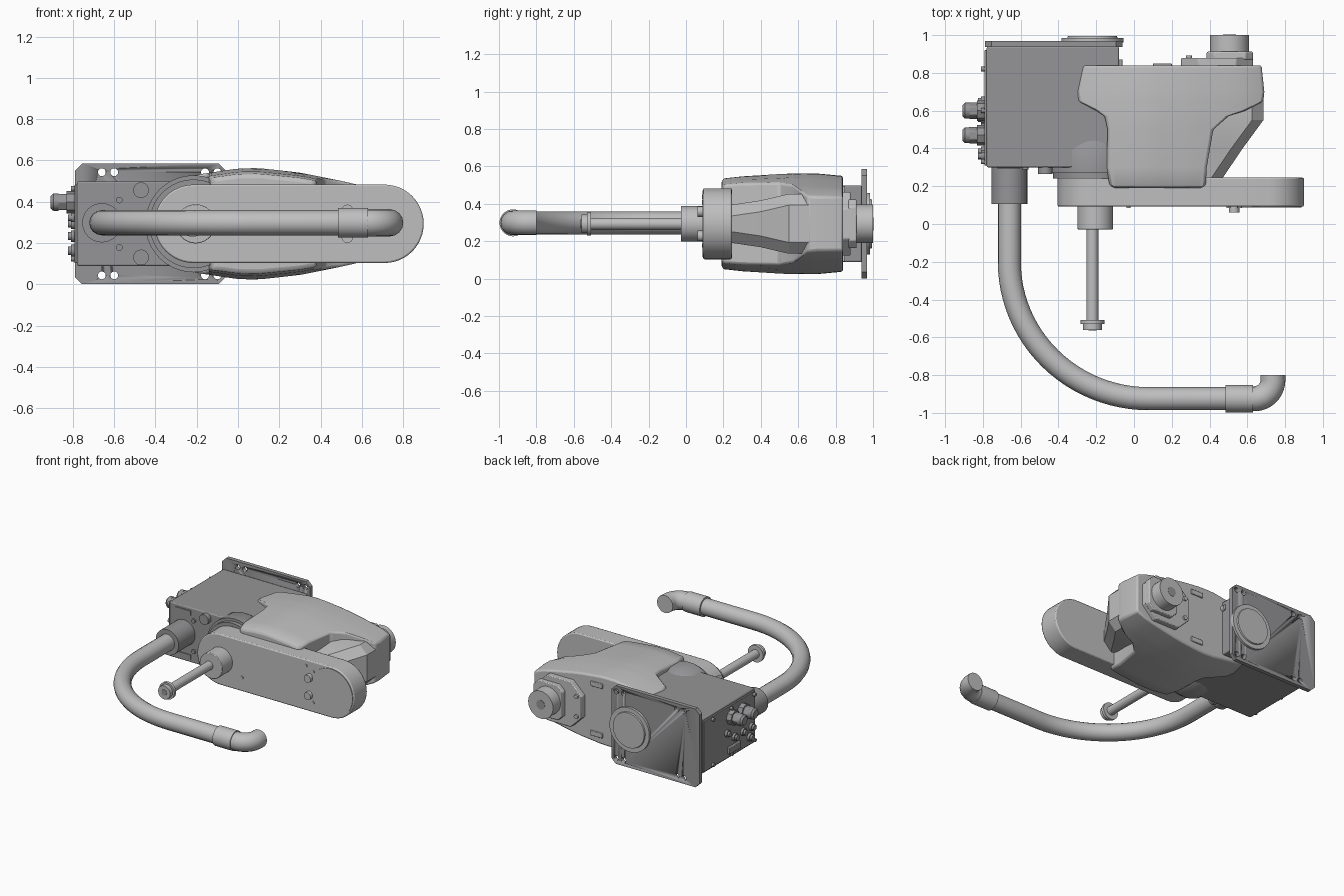
import bpy, bmesh
from math import sin, cos, pi, radians
from mathutils import Vector

if "Cube" in bpy.data.objects:
    bpy.data.objects.remove(bpy.data.objects["Cube"], do_unlink=True)

ZC = 0.293          # height of the shared centre plane
J1, J2 = -0.215, 0.71   # centres of the two link ends


def material(name, rgb):
    m = bpy.data.materials.new(name)
    m.use_nodes = True
    m.diffuse_color = (*rgb, 1)
    m.node_tree.nodes["Principled BSDF"].inputs["Base Color"].default_value = (*rgb, 1)
    return m


LIGHT = material("light grey", (0.52, 0.52, 0.52))
DARK = material("dark grey", (0.30, 0.30, 0.31))


def finish(name, bm, mat, bevel=0.0, segments=2):
    bmesh.ops.recalc_face_normals(bm, faces=bm.faces)
    mesh = bpy.data.meshes.new(name)
    bm.to_mesh(mesh)
    bm.free()
    ob = bpy.data.objects.new(name, mesh)
    bpy.context.collection.objects.link(ob)
    mesh.materials.append(mat)
    bpy.ops.object.select_all(action="DESELECT")
    ob.select_set(True)
    bpy.context.view_layer.objects.active = ob
    bpy.ops.object.shade_smooth_by_angle(angle=radians(32))
    if bevel:
        mod = ob.modifiers.new("bevel", "BEVEL")
        mod.width, mod.segments = bevel, segments
        mod.limit_method, mod.angle_limit = "ANGLE", radians(35)
    return ob


def loft(name, rings, mat, bevel=0.0, segments=2):
    """Skin a list of equal-length point rings and cap both ends."""
    bm = bmesh.new()
    rows = [[bm.verts.new(p) for p in ring] for ring in rings]
    n = len(rows[0])
    for a, b in zip(rows, rows[1:]):
        for i in range(n):
            j = (i + 1) % n
            bm.faces.new((a[i], a[j], b[j], b[i]))
    bm.faces.new(rows[0])
    bm.faces.new(rows[-1])
    return finish(name, bm, mat, bevel, segments)


def prism(name, outline, y0, y1, mat, bevel=0.0):
    """Outline in x and z (z from the centre plane), extruded along y."""
    return loft(name, [[(x, y, ZC + z) for x, z in outline] for y in (y0, y1)], mat, bevel)


def box(name, x0, x1, y0, y1, z0, z1, mat, bevel=0.0):
    return prism(name, [(x0, z0), (x1, z0), (x1, z1), (x0, z1)], y0, y1, mat, bevel)


def octagon(x0, x1, h, c):
    return [(x0 + c, -h), (x1 - c, -h), (x1, c - h), (x1, h - c),
            (x1 - c, h), (x0 + c, h), (x0, h - c), (x0, c - h)]


def turned(name, x, z, steps, mat, axis="y", n=40, bevel=0.0):
    """Round part: steps are (position, radius) along y, or along x."""
    rings = []
    for p, r in steps:
        ring = []
        for i in range(n):
            u, v = r * cos(2 * pi * i / n), r * sin(2 * pi * i / n)
            ring.append((x + u, p, ZC + z + v) if axis == "y" else (p, x + u, ZC + z + v))
        rings.append(ring)
    return loft(name, rings, mat, bevel)


def tube(name, path, r, mat):
    cu = bpy.data.curves.new(name, "CURVE")
    cu.dimensions = "3D"
    cu.bevel_depth, cu.bevel_resolution, cu.use_fill_caps = r, 6, True
    sp = cu.splines.new("POLY")
    sp.points.add(len(path) - 1)
    for pt, (x, y) in zip(sp.points, path):
        pt.co = (x, y, ZC + 0.005, 1)
    sp.use_smooth = True
    ob = bpy.data.objects.new(name, cu)
    bpy.context.collection.objects.link(ob)
    cu.materials.append(mat)


# Base: mounting plate with bolt holes, control box, side panel
plate = prism("mounting_plate", octagon(-0.79, -0.06, 0.293, 0.035), 0.937, 0.968, DARK)
bm = bmesh.new()
for x in (-0.66, -0.6, -0.16, -0.1):
    for s in (-1, 1):
        res = bmesh.ops.create_cone(bm, segments=20, radius1=0.019, radius2=0.019,
                                    depth=0.2, cap_ends=True)
        bmesh.ops.rotate(bm, verts=res["verts"],
                         matrix=Vector((0, 0, 1)).rotation_difference(Vector((0, 1, 0))).to_matrix())
        bmesh.ops.translate(bm, verts=res["verts"], vec=(x, 0.95, ZC + s * 0.25))
cutter = finish("hole_cutter", bm, DARK)
cutter.hide_render = True
bpy.context.view_layer.objects.active = plate
mod = plate.modifiers.new("holes", "BOOLEAN")
mod.object, mod.operation, mod.solver = cutter, "DIFFERENCE", "EXACT"
bpy.ops.object.modifier_apply(modifier="holes")
bpy.data.objects.remove(cutter, do_unlink=True)

box("control_box", -0.78, -0.08, 0.30, 0.94, -0.205, 0.205, DARK, 0.008)
box("side_panel", -0.792, -0.775, 0.31, 0.92, -0.19, 0.19, DARK, 0.003)
turned("rear_disc", -0.22, 0, [(0.96, 0.165), (0.985, 0.165)], LIGHT)
turned("rear_disc_rim", -0.22, 0, [(0.96, 0.14), (0.995, 0.13)], LIGHT)
turned("pedestal", J1, 0, [(0.27, 0.235), (0.39, 0.235), (0.45, 0.20)], DARK)
turned("pedestal_neck", J1, 0, [(0.24, 0.215), (0.28, 0.215)], DARK)

# Cable glands and small sockets on the side panel
for y in (0.47, 0.60):
    turned("gland_base", y, 0.105, [(-0.83, 0.055), (-0.785, 0.055)], DARK, "x", 8)
    turned("gland_nut", y, 0.105, [(-0.875, 0.045), (-0.82, 0.045)], DARK, "x", 6, 0.006)
    turned("gland_cap", y, 0.105, [(-0.908, 0.03), (-0.895, 0.042), (-0.87, 0.042)], DARK, "x", 24)
for y, z, r in ((0.36, -0.06, 0.028), (0.46, -0.06, 0.028), (0.56, -0.06, 0.028),
                (0.38, -0.13, 0.03), (0.65, 0.0, 0.025), (0.36, 0.03, 0.022)):
    turned("socket", y, z, [(-0.825, r * 0.7), (-0.81, r * 0.7), (-0.81, r), (-0.785, r)], DARK, "x", 16)
box("data_socket", -0.81, -0.785, 0.50, 0.64, -0.16, -0.11, DARK, 0.004)
for y in (0.33, 0.60, 0.82):
    for s in (-1, 1):
        turned("panel_screw", y, s * 0.17, [(-0.81, 0.013), (-0.785, 0.013)], DARK, "x", 12)

# Buttons and label brackets on the front of the box
for s in (-1, 1):
    turned("front_button", -0.47, s * 0.163, [(0.265, 0.038), (0.305, 0.038)], DARK, n=24)
    box("front_bracket", -0.725, -0.60, 0.293, 0.305, s * 0.165 - 0.018, s * 0.165 + 0.018, DARK)
    turned("front_screw", -0.575, s * 0.115, [(0.288, 0.016), (0.305, 0.016)], DARK, n=12)

# Flat link with rounded ends
R = 0.19
half = [i * pi / 24 - pi / 2 for i in range(25)]
capsule = [(J2 + R * cos(a), R * sin(a)) for a in half]
capsule += [(J1 - R * cos(a), -R * sin(a)) for a in half]
prism("flat_link", capsule, 0.092, 0.245, LIGHT, 0.008)
turned("link_cover", J2, 0, [(0.087, 0.178), (0.10, 0.178)], LIGHT, n=48)
for x, z in ((0.50, 0.145), (0.56, 0.115), (-0.03, -0.085), (0.56, -0.115)):
    turned("link_screw", x, z, [(0.085, 0.011), (0.10, 0.011)], LIGHT, n=12)
for s in (-1, 1):
    turned("link_stud", 0.53, s * 0.065, [(0.062, 0.028), (0.10, 0.028)], LIGHT, n=20)

# Arm housing: lens-shaped sections, widening to a shoulder at the back
LENS = [(-0.30, 0.212), (-0.2, 0.238), (0, 0.268), (0.1, 0.27),
        (0.3, 0.248), (0.5, 0.208), (0.6, 0.185), (0.69, 0.145)]


def lens(x):
    for (xa, ha), (xb, hb) in zip(LENS, LENS[1:]):
        if x <= xb:
            return ha + (hb - ha) * (x - xa) / (xb - xa)
    return LENS[-1][1]


rings = []
for y, x0, x1, k in ((0.19, -0.10, 0.35, 0.86), (0.205, -0.13, 0.38, 0.90), (0.30, -0.145, 0.385, 0.94),
                     (0.50, -0.14, 0.42, 0.985), (0.57, -0.155, 0.50, 1), (0.60, -0.20, 0.59, 1),
                     (0.65, -0.295, 0.685, 1), (0.70, -0.30, 0.69, 1), (0.84, -0.27, 0.675, 0.95)):
    xs = [x0 + (x1 - x0) * i / 14 for i in range(15)]
    rings.append([(x, y, ZC + k * lens(x)) for x in xs]
                 + [(x, y, ZC - k * lens(x)) for x in reversed(xs)])
loft("arm_housing", rings, LIGHT, 0.012)

# Sloping web that carries the shoulder down to the link
web = []
for y, x1, h in ((0.23, 0.46, 0.10), (0.40, 0.575, 0.125), (0.55, 0.685, 0.16), (0.66, 0.685, 0.16)):
    web.append([(x, y, ZC + z) for x, z in octagon(0.25, x1, h, 0.06)])
loft("arm_web", web, LIGHT)

# Drive bracket, motor and pull tabs on the back of the housing
prism("drive_bracket", octagon(0.25, 0.63, 0.17, 0.09), 0.83, 0.88, LIGHT, 0.006)
prism("drive_flange", octagon(0.385, 0.63, 0.13, 0.04), 0.87, 0.912, LIGHT, 0.006)
turned("motor", 0.505, 0, [(0.90, 0.103), (1.0, 0.103)], LIGHT)
turned("motor_bore", 0.505, 0, [(0.99, 0.035), (1.002, 0.035)], DARK, n=20)
for s in (-1, 1):
    box("pull_tab", 0.10, 0.20, 0.835, 0.85, s * 0.185 - 0.018, s * 0.185 + 0.018, LIGHT, 0.004)
    for x in (0.29, 0.59):
        turned("bracket_screw", x, s * 0.075, [(0.87, 0.016), (0.893, 0.016)], LIGHT, n=12)
turned("back_peg", -0.08, 0.15, [(0.83, 0.02), (0.872, 0.02)], LIGHT, n=16)

# Quill: collar, shaft and tool end
QX = -0.22
turned("quill_collar", QX + 0.015, 0, [(-0.028, 0.095), (0.10, 0.095)], LIGHT, bevel=0.004)
turned("quill_shaft", QX, 0, [(-0.53, 0.032), (0.0, 0.032)], LIGHT)
turned("tool_end", QX, 0, [(-0.56, 0.05), (-0.53, 0.05), (-0.53, 0.063), (-0.508, 0.063)], LIGHT)
turned("tool_bore", QX, 0, [(-0.563, 0.022), (-0.55, 0.022)], DARK, n=20)

# Curved cable hose with its sleeves and elbow
turned("hose_socket", -0.66, 0.005, [(0.105, 0.095), (0.31, 0.095)], DARK)
arc = [i * pi / 48 for i in range(25)]
hose = [(-0.66, 0.2)] + [(0.08 - 0.74 * cos(a), -0.2 - 0.725 * sin(a)) for a in arc] + [(0.55, -0.925)]
tube("cable_hose", hose, 0.061, LIGHT)
turned("hose_sleeve", -0.925, 0.005, [(0.485, 0.072), (0.63, 0.072)], LIGHT, "x")
elbow = [(0.60, -0.925)] + [(0.637 + 0.098 * sin(a), -0.827 - 0.098 * cos(a)) for a in arc] + [(0.735, -0.80)]
tube("hose_elbow", elbow, 0.066, LIGHT)
